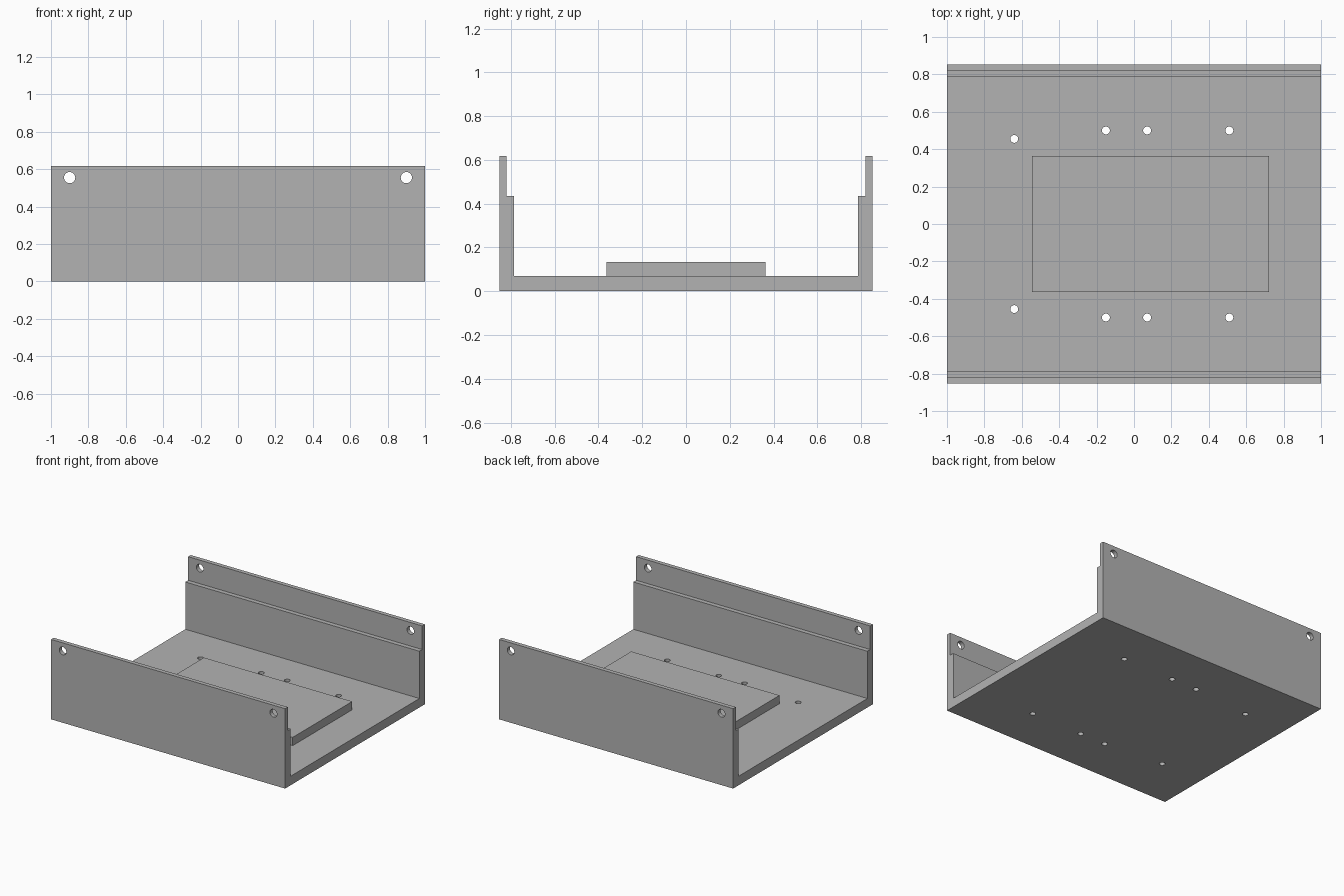
import bpy
import bmesh
import math
from mathutils import Matrix, Vector

cube = bpy.data.objects.get("Cube")
if cube:
    bpy.data.objects.remove(cube, do_unlink=True)

grey = bpy.data.materials.new("plain grey")
grey.use_nodes = True
colour = (0.45, 0.45, 0.45, 1)
grey.diffuse_color = colour
grey.node_tree.nodes["Principled BSDF"].inputs["Base Color"].default_value = colour


def make_object(name, bm):
    bmesh.ops.recalc_face_normals(bm, faces=bm.faces)
    mesh = bpy.data.meshes.new(name)
    bm.to_mesh(mesh)
    bm.free()
    mesh.materials.append(grey)
    obj = bpy.data.objects.new(name, mesh)
    bpy.context.collection.objects.link(obj)
    return obj


def extrude_along_x(name, profile, x0, x1):
    bm = bmesh.new()
    face = bm.faces.new([bm.verts.new((x0, y, z)) for y, z in profile])
    result = bmesh.ops.extrude_face_region(bm, geom=[face])
    verts = [v for v in result["geom"] if isinstance(v, bmesh.types.BMVert)]
    bmesh.ops.translate(bm, verts=verts, vec=(x1 - x0, 0, 0))
    return make_object(name, bm)


def add_drill(bm, centre, radius, depth, tilt=0):
    matrix = Matrix.Translation(Vector(centre)) @ Matrix.Rotation(tilt, 4, "X")
    bmesh.ops.create_cone(bm, cap_ends=True, segments=32, radius1=radius,
                          radius2=radius, depth=depth, matrix=matrix)


# Channel tray: floor and two side walls, thinner above an inner ledge
half = [(0.853, 0), (0.853, 0.617), (0.82, 0.617), (0.82, 0.435),
        (0.785, 0.435), (0.785, 0.07)]
profile = half + [(-y, z) for y, z in reversed(half)]
tray = extrude_along_x("channel_tray", profile, -1, 1)

# Screw holes through the walls and the floor
bm = bmesh.new()
for side in (-1, 1):
    for x in (-0.9, 0.9):
        add_drill(bm, (x, side * 0.84, 0.555), 0.03, 0.2, math.pi / 2)
    for x, y in ((-0.64, 0.455), (-0.15, 0.5), (0.07, 0.5), (0.51, 0.5)):
        add_drill(bm, (x, side * y, 0.035), 0.021, 0.2)
drills = make_object("hole_cutters", bm)
drills.hide_render = True

cut = tray.modifiers.new("holes", "BOOLEAN")
cut.operation = "DIFFERENCE"
cut.solver = "EXACT"
cut.object = drills
bpy.context.view_layer.objects.active = tray
tray.select_set(True)
bpy.ops.object.modifier_apply(modifier=cut.name)
bpy.data.objects.remove(drills, do_unlink=True)
bpy.ops.object.shade_smooth_by_angle(angle=math.radians(30))

# Raised rectangular pad on the floor
pad = [(-0.363, 0.06), (0.363, 0.06), (0.363, 0.134), (-0.363, 0.134)]
extrude_along_x("raised_pad", pad, -0.545, 0.722)
